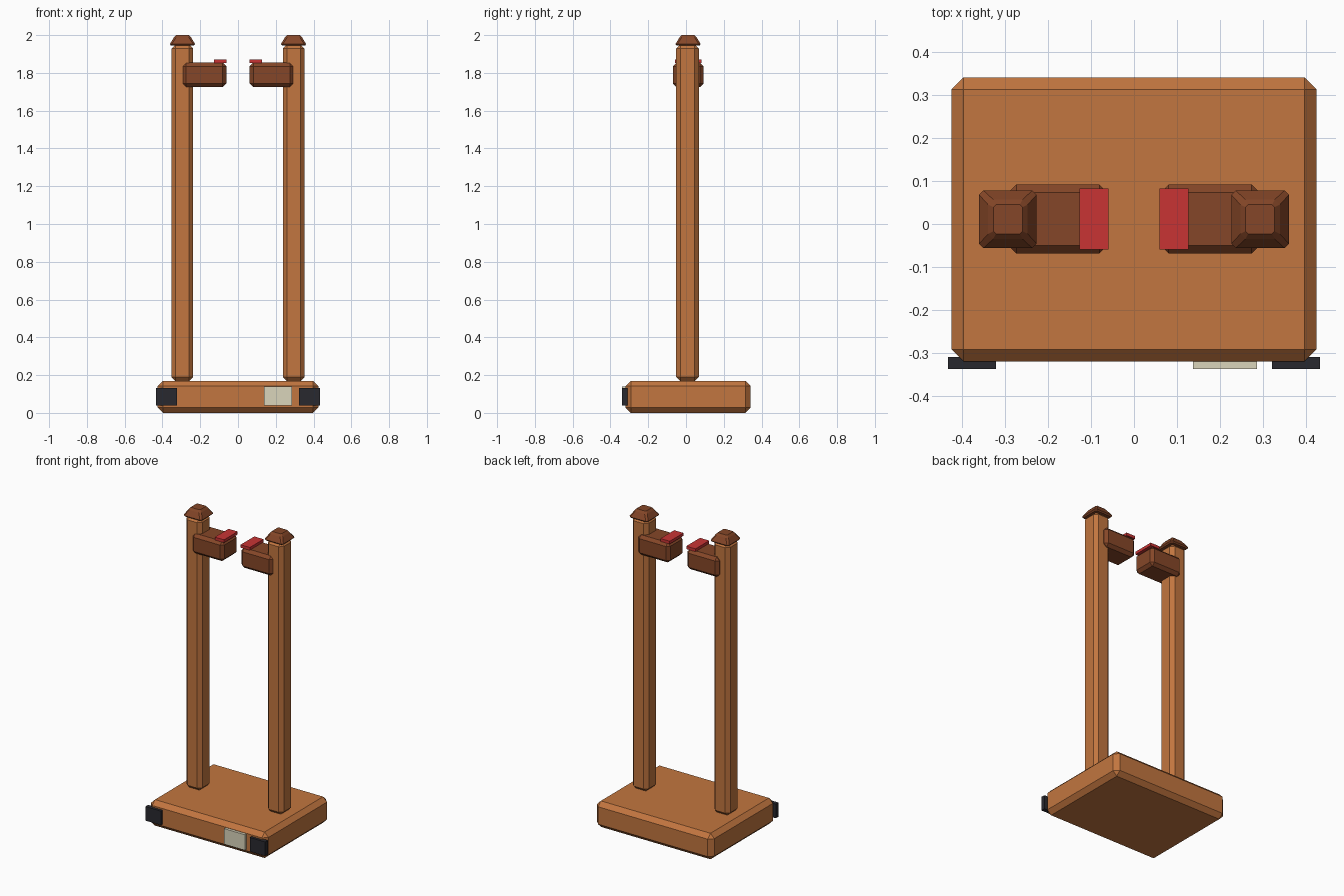
import bpy, bmesh

if "Cube" in bpy.data.objects:
    bpy.data.objects.remove(bpy.data.objects["Cube"])


def material(name, rgb):
    m = bpy.data.materials.new(name)
    m.diffuse_color = (*rgb, 1)
    m.use_nodes = True
    m.node_tree.nodes["Principled BSDF"].inputs["Base Color"].default_value = m.diffuse_color
    return m


WOOD = material("light_wood", (0.54, 0.18, 0.05))
DARK = material("dark_wood", (0.235, 0.062, 0.021))
RED = material("red", (0.58, 0.034, 0.034))
BLACK = material("black", (0.022, 0.022, 0.028))
CREAM = material("cream", (0.70, 0.66, 0.50))


def finish(name, bm, mat, bevel=0, mirror=False):
    bmesh.ops.recalc_face_normals(bm, faces=bm.faces)
    me = bpy.data.meshes.new(name)
    bm.to_mesh(me)
    bm.free()
    me.materials.append(mat)
    ob = bpy.data.objects.new(name, me)
    bpy.context.collection.objects.link(ob)
    if bevel:
        b = ob.modifiers.new("chamfer", 'BEVEL')
        b.width, b.segments = bevel, 1
    if mirror:
        ob.modifiers.new("mirror", 'MIRROR')
    return ob


def box(name, x, y, z, mat, bevel=0, mirror=False):
    bm = bmesh.new()
    bmesh.ops.create_cube(bm, size=1)
    for v in bm.verts:
        v.co = [(r[0] + r[1]) / 2 + c * (r[1] - r[0]) for r, c in zip((x, y, z), v.co)]
    return finish(name, bm, mat, bevel, mirror)


# base slab
box("base", (-0.425, 0.425), (-0.32, 0.342), (0, 0.17), WOOD, 0.028)

# plates on the front of the base
box("corner_plate", (0.322, 0.434), (-0.338, -0.31), (0.04, 0.132), BLACK, mirror=True)
box("front_label", (0.137, 0.287), (-0.338, -0.318), (0.038, 0.14), CREAM)

# upright posts
box("post", (0.237, 0.353), (-0.052, 0.068), (0.168, 1.95), WOOD, 0.022, True)

# support arms with red pads
box("arm", (0.062, 0.293), (-0.069, 0.092), (1.724, 1.854), DARK, 0.019, True)
box("arm_pad", (0.06, 0.127), (-0.059, 0.083), (1.853, 1.872), RED, mirror=True)

# tapered post caps, stacked rings with cut corners
bm = bmesh.new()
rings = []
for z, h, cut in ((1.944, 0.060, 0.008), (1.952, 0.067, 0.010),
                  (1.987, 0.046, 0.012), (2.0, 0.034, 0.006)):
    k = h - cut
    pts = [(h, -k), (h, k), (k, h), (-k, h), (-h, k), (-h, -k), (-k, -h), (k, -h)]
    rings.append([bm.verts.new((0.294 + px, 0.011 + py, z)) for px, py in pts])
for a, b in zip(rings, rings[1:]):
    for i in range(8):
        j = (i + 1) % 8
        bm.faces.new((a[i], a[j], b[j], b[i]))
bm.faces.new(rings[0][::-1])
bm.faces.new(rings[-1])
finish("post_cap", bm, DARK, mirror=True)
